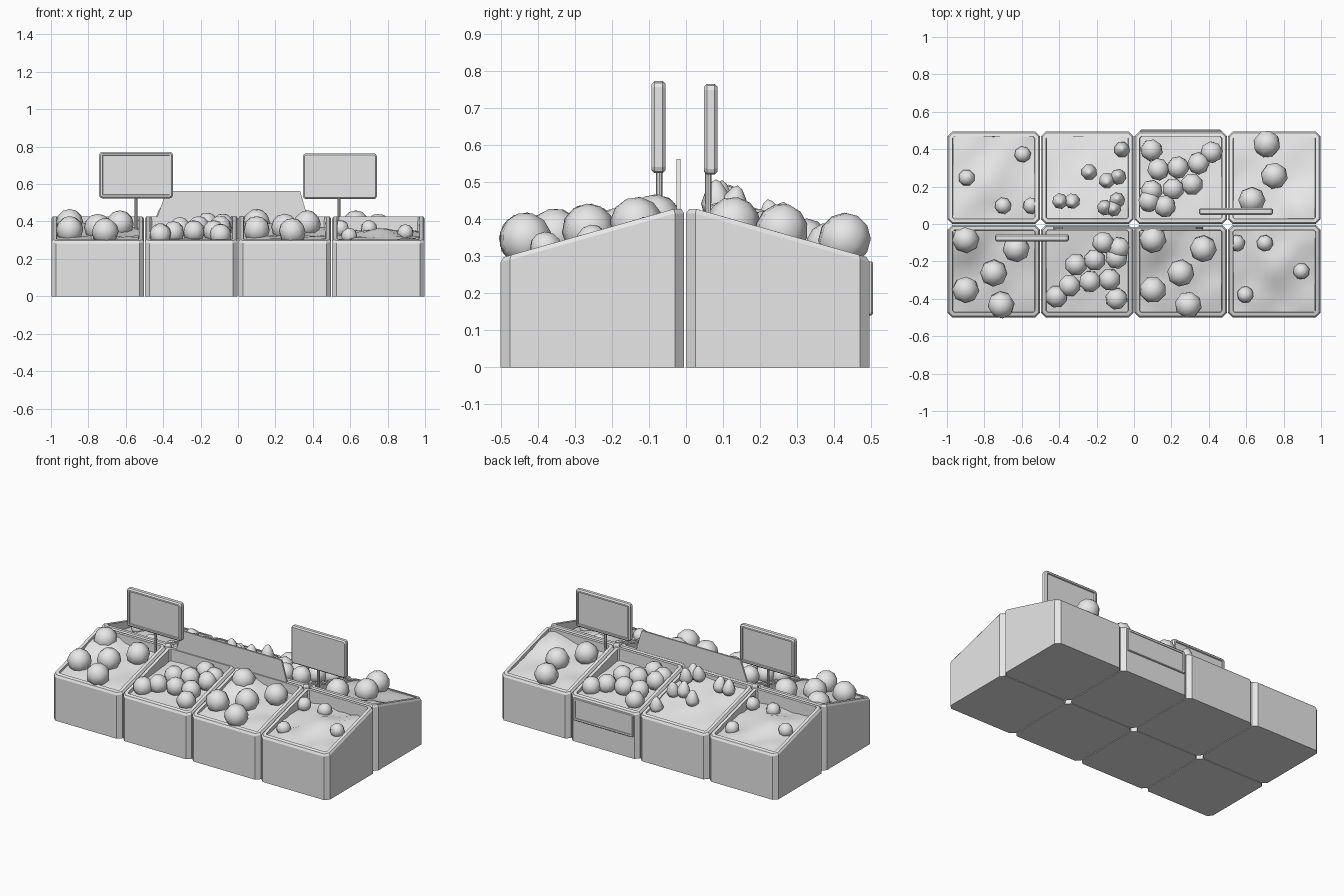
import bpy, bmesh, math, random
from mathutils import Vector, Matrix

random.seed(4)
if "Cube" in bpy.data.objects:
    bpy.data.objects.remove(bpy.data.objects["Cube"])

grey = bpy.data.materials.new("plain_grey")
grey.use_nodes = True
grey.diffuse_color = (0.8, 0.8, 0.8, 1)
grey.node_tree.nodes["Principled BSDF"].inputs["Base Color"].default_value = (0.8, 0.8, 0.8, 1)


def finish(bm, name, smooth=False, matrix=None):
    """Turn a bmesh into a named object with the shared material."""
    bmesh.ops.recalc_face_normals(bm, faces=bm.faces)
    if matrix:
        bm.transform(matrix)
    mesh = bpy.data.meshes.new(name)
    for face in bm.faces:
        face.smooth = smooth
    bm.to_mesh(mesh)
    bm.free()
    mesh.materials.append(grey)
    obj = bpy.data.objects.new(name, mesh)
    bpy.context.collection.objects.link(obj)
    return obj


HALF, CHAMFER = 0.2475, 0.025


def rim_height(y):
    """Rim slopes up from the customer side, then dips at the back edge."""
    slope = 0.295 + (y + HALF) * 0.283
    return min(slope, 0.427)


def make_bin(name, matrix):
    bm = bmesh.new()

    def ring(inset, height):
        h = HALF - inset
        c = h - max(CHAMFER - inset * 0.6, 0.008)
        plan = [(-c, -h), (c, -h), (h, -c), (h, c), (c, h), (-c, h), (-h, c), (-h, -c)]
        return [bm.verts.new((x, y, height(y))) for x, y in plan]

    rings = [ring(0, lambda y: 0),
             ring(0, lambda y: rim_height(y) - 0.012),
             ring(0.008, rim_height),
             ring(0.028, rim_height),
             ring(0.03, lambda y: 0.24)]
    for low, high in zip(rings, rings[1:]):
        for i in range(8):
            j = (i + 1) % 8
            bm.faces.new((low[i], low[j], high[j], high[i]))
    bm.faces.new(rings[0])
    bm.faces.new(rings[-1])
    finish(bm, name, matrix=matrix)


def make_mound(name, matrix, low, high, lump, peak):
    """Lumpy heap of produce filling the bin."""
    bm = bmesh.new()
    bmesh.ops.create_grid(bm, x_segments=10, y_segments=10, size=0.219)
    for v in bm.verts:
        x, y = v.co.x / 0.219, v.co.y / 0.219
        z = low + (high - low) * (y + 1) / 2
        z += lump * math.sin(5 * x + 1) * math.cos(4 * y) + random.uniform(-lump, lump) / 2
        px, py, ph = peak
        z += ph * math.exp(-3 * ((x - px) ** 2 + (y - py) ** 2))
        v.co.z = min(z, rim_height(v.co.y) - 0.006)
    finish(bm, name, True, matrix)


def make_fruit(name, matrix, spot, radius, pear=False):
    bm = bmesh.new()
    bmesh.ops.create_uvsphere(bm, u_segments=8, v_segments=6, radius=1)
    if pear:
        for v in bm.verts:
            if v.co.z > 0:
                v.co.x *= 1 - 0.4 * v.co.z
                v.co.y *= 1 - 0.4 * v.co.z
                v.co.z *= 1.5
    tilt = 0.25 if pear else 0.6
    turn = (Matrix.Rotation(random.uniform(-tilt, tilt), 4, 'X')
            @ Matrix.Rotation(random.uniform(0, 3), 4, 'Z'))
    finish(bm, name, True, matrix @ Matrix.Translation(spot) @ turn @ Matrix.Scale(radius, 4))


# Produce kinds: loose fruit spots, radius, centre height and slope, heap shape
LARGE = [(0.12, 0.12), (0, -0.01), (0.04, -0.18), (-0.15, 0.17), (-0.15, -0.1)]
ROUND = [(0.085, 0.153), (0.04, 0.06), (-0.06, 0.035), (0.156, 0.07), (0.17, 0.125),
         (0.12, -0.045), (0.015, -0.055), (-0.095, -0.077), (-0.165, -0.136), (0.156, -0.147)]
PEARS = [(-0.01, -0.03), (-0.105, 0.015), (-0.165, -0.005), (-0.095, 0.16), (-0.14, 0.165),
         (-0.16, 0.12), (-0.185, -0.15), (0.145, 0.125), (0.08, 0.125)]
SMALL = [(-0.2, 0.15), (-0.05, 0.15), (0.145, 0), (-0.155, -0.125)]
KINDS = {
    "large_fruit": (LARGE, 0.073, 0.37, 0.14, (0.3, 0.365, 0.008, (-0.8, 0.8, 0.05))),
    "round_fruit": (ROUND, 0.06, 0.357, 0.2, (0.29, 0.35, 0.004, (0, 0, 0))),
    "pear": (PEARS, 0.043, 0.385, 0.35, (0.3, 0.4, 0.008, (-0.5, 0.4, 0.02))),
    "small_fruit": (SMALL, 0.045, 0.34, 0.15, (0.295, 0.345, 0.01, (0.1, 0.2, 0.035))),
}
ROWS = {
    "front": ["large_fruit", "round_fruit", "large_fruit", "small_fruit"],
    "back": ["small_fruit", "pear", "round_fruit", "large_fruit"],
}

# Two rows of four bins, the back row turned to face the other way
for row, kinds in ROWS.items():
    for i, kind in enumerate(kinds):
        spots, radius, base, slope, heap = KINDS[kind]
        y = -0.2525 if row == "front" else 0.2475
        place = Matrix.Translation((i * 0.5 - 0.75, y, 0))
        if row == "back":
            place = place @ Matrix.Rotation(math.pi, 4, 'Z')
            if kind == "large_fruit":
                spots = spots[:3]
        label = f"{row}_{i + 1}"
        make_bin("bin_" + label, place)
        make_mound("heap_" + label, place, *heap)
        for n, (fx, fy) in enumerate(spots):
            make_fruit(f"{kind}_{label}_{n + 1}", place,
                       Vector((fx, fy, base + slope * fy)), radius, kind == "pear")


def make_panel(name, centre, size, framed, border=0.018, bevel=0.008):
    """Board with chamfered edges and a recessed face on the framed sides."""
    bm = bmesh.new()
    bmesh.ops.create_cube(bm, size=1)
    bmesh.ops.scale(bm, vec=size, verts=bm.verts)
    corners = [e for e in bm.edges if abs(e.verts[0].co.y - e.verts[1].co.y) > size[1] / 2]
    bmesh.ops.bevel(bm, geom=corners, offset=bevel * 2, segments=2, profile=0.5, affect='EDGES')
    bm.normal_update()
    sides = [f for f in bm.faces if abs(f.normal.y) > 0.9]
    rims = [e for f in sides for e in f.edges]
    bmesh.ops.bevel(bm, geom=rims, offset=bevel, segments=1, affect='EDGES')
    bm.normal_update()
    for direction in framed:
        face = max(bm.faces, key=lambda f: f.normal.y * direction * f.calc_area())
        bmesh.ops.inset_region(bm, faces=[face], thickness=border - bevel)
        bmesh.ops.inset_region(bm, faces=[face], thickness=0.002, depth=-bevel)
    finish(bm, name, matrix=Matrix.Translation(centre))


def make_post(name, x, y, bottom, top):
    bm = bmesh.new()
    bmesh.ops.create_cone(bm, cap_ends=True, segments=8, radius1=0.007, radius2=0.009,
                          depth=top - bottom)
    finish(bm, name, matrix=Matrix.Translation((x, y, (top + bottom) / 2)))


# Raised signs on posts
make_panel("front_sign", (-0.545, -0.074, 0.648), (0.395, 0.038, 0.248), (-1, 1))
make_post("front_sign_post", -0.545, -0.072, 0.33, 0.535)
make_panel("back_sign", (0.545, 0.067, 0.642), (0.395, 0.036, 0.245), (1,))
make_post("back_sign_post", 0.54, 0.06, 0.33, 0.535)

# Label plate on a back bin
make_panel("label_plate", (0.25, 0.497, 0.213), (0.435, 0.014, 0.146), (1,), 0.016, 0.004)

# Tapered divider board standing between the rows
bm = bmesh.new()
outline = [(-0.43, 0.31), (0.37, 0.31), (0.37, 0.43), (0.332, 0.562), (-0.382, 0.562), (-0.43, 0.43)]
board = bm.faces.new([bm.verts.new((x, -0.026, z)) for x, z in outline])
pushed = bmesh.ops.extrude_face_region(bm, geom=[board])["geom"]
bmesh.ops.translate(bm, vec=(0, 0.011, 0), verts=[g for g in pushed if isinstance(g, bmesh.types.BMVert)])
finish(bm, "divider_board")
